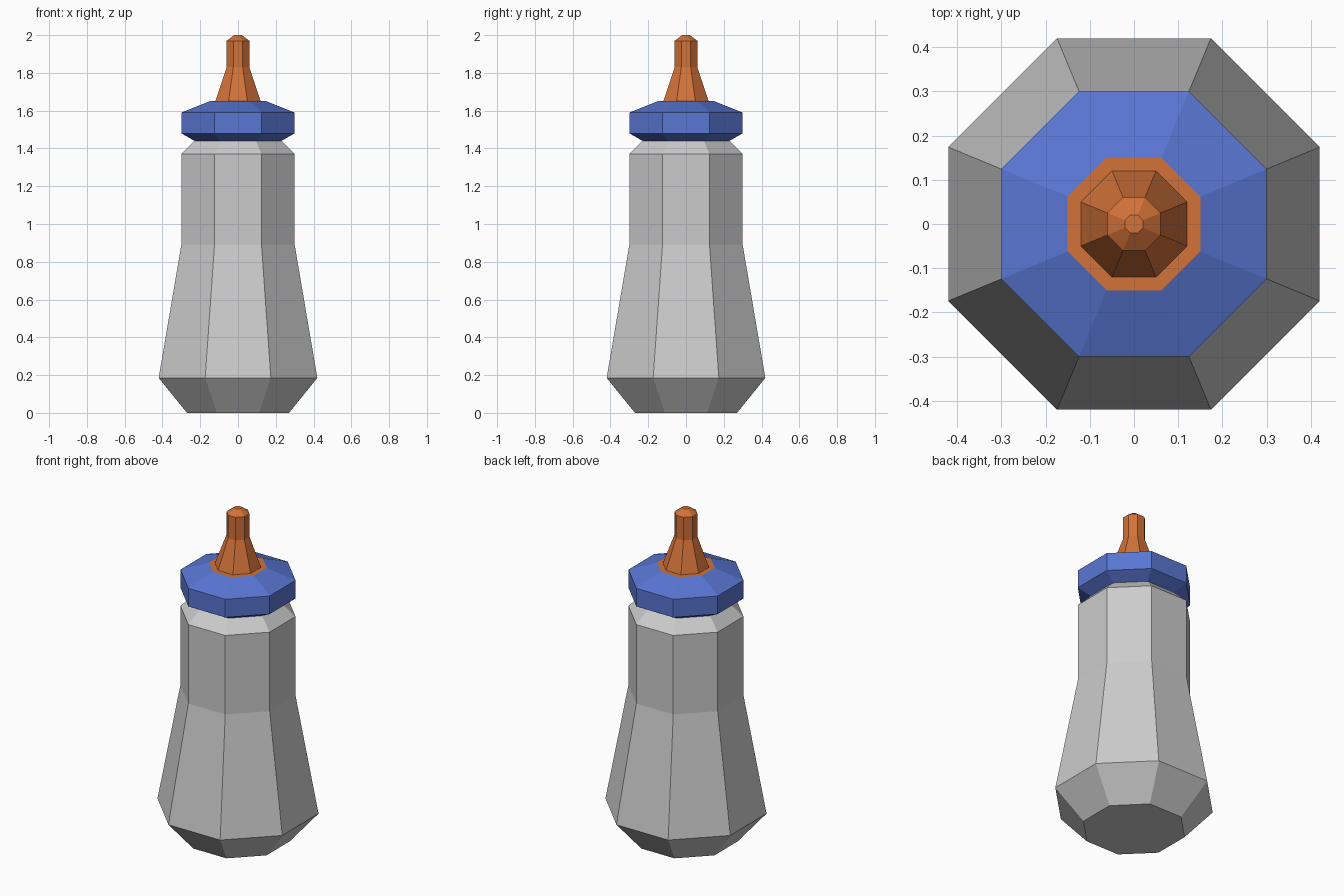
import bpy, bmesh, math

if "Cube" in bpy.data.objects:
    bpy.data.objects.remove(bpy.data.objects["Cube"])

SIDES = 8


def material(name, rgb):
    mat = bpy.data.materials.new(name)
    mat.diffuse_color = (*rgb, 1)
    mat.use_nodes = True
    mat.node_tree.nodes["Principled BSDF"].inputs["Base Color"].default_value = mat.diffuse_color
    return mat


def lathe(name, profile, mat=None, cap_bottom=False, cap_top=False):
    """Octagonal lathe; profile holds (flat-to-centre distance, z)."""
    bm = bmesh.new()
    rings = []
    for a, z in profile:
        r = a / math.cos(math.pi / SIDES)
        angles = [(i + 0.5) * math.tau / SIDES for i in range(SIDES)]
        rings.append([bm.verts.new((r * math.cos(t), r * math.sin(t), z)) for t in angles])
    for low, high in zip(rings, rings[1:]):
        for i in range(SIDES):
            j = (i + 1) % SIDES
            bm.faces.new((low[i], low[j], high[j], high[i]))
    if cap_bottom:
        bm.faces.new(rings[0][::-1])
    if cap_top:
        bm.faces.new(rings[-1])
    mesh = bpy.data.meshes.new(name)
    bm.to_mesh(mesh)
    bm.free()
    obj = bpy.data.objects.new(name, mesh)
    bpy.context.collection.objects.link(obj)
    if mat:
        mesh.materials.append(mat)
    return obj


blue = material("blue_plastic", (0.10, 0.18, 0.65))
orange = material("orange_rubber", (0.65, 0.17, 0.04))

# Bottle body with tapered foot and shoulder
lathe("bottle_body", [(0.27, 0), (0.42, 0.185), (0.30, 0.89), (0.30, 1.37), (0.23, 1.44)],
      cap_bottom=True)

# Screw collar
lathe("collar", [(0.23, 1.44), (0.30, 1.48), (0.30, 1.59), (0.15, 1.65)], blue)

# Teat with flat flange, cone, tip
lathe("teat", [(0.15, 1.65), (0.12, 1.65), (0.06, 1.83), (0.06, 1.97), (0.02, 2.0)],
      orange, cap_top=True)
